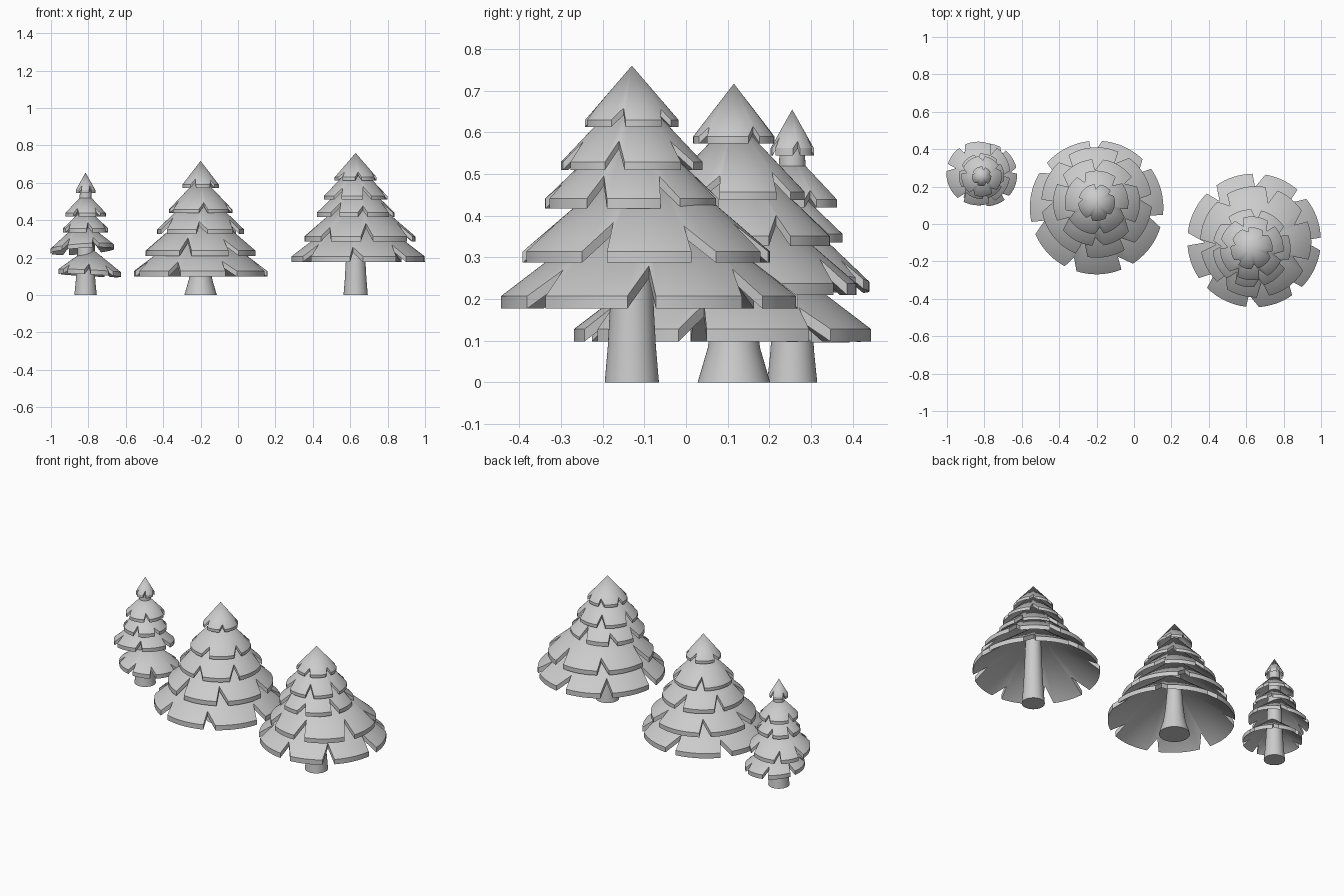
import bpy, bmesh, math, random

if "Cube" in bpy.data.objects:
    bpy.data.objects.remove(bpy.data.objects["Cube"])
random.seed(4)


def finish(bm, name, loc):
    bmesh.ops.recalc_face_normals(bm, faces=bm.faces)
    me = bpy.data.meshes.new(name)
    bm.to_mesh(me)
    bm.free()
    ob = bpy.data.objects.new(name, me)
    bpy.context.collection.objects.link(ob)
    ob.location = loc
    bpy.context.view_layer.objects.active = ob
    ob.select_set(True)
    bpy.ops.object.shade_smooth_by_angle(angle=math.radians(25))
    ob.select_set(False)


# Round trunk: narrows by the flare near the ground, then tapers evenly
def trunk(name, cx, cy, base, flare, height, n=48):
    bm = bmesh.new()
    rings = []
    for k in range(9):
        t = k / 8
        r = base * (1 - flare * (1 - math.exp(-8 * t)) - 0.4 * t)
        rings.append([bm.verts.new((r * math.cos(2 * math.pi * i / n),
                                    r * math.sin(2 * math.pi * i / n), t * height))
                      for i in range(n)])
    for a, b in zip(rings, rings[1:]):
        for i in range(n):
            j = (i + 1) % n
            bm.faces.new((a[i], a[j], b[j], b[i]))
    bm.faces.new(rings[0])
    bm.faces.new(rings[-1])
    finish(bm, name, (cx, cy, 0))


# Conical branch shell with V notches cut into its rim
def tier(name, cx, cy, z, r, slope, thick, start, count, half, tilt):
    jitter = 0.05 if r > 0.35 else 0.12
    cuts = [start + 360 * (k + random.uniform(-jitter, jitter) * (k > 0)) / count
            for k in range(count)]
    outline = []
    for a, nxt in zip(cuts, cuts[1:] + [cuts[0] + 360]):
        outline.append((a + random.uniform(-0.8, 0.8) * half,
                        r * (1 - random.uniform(0.18, 0.29))))
        arc = nxt - a - 2 * half
        steps = max(3, round(arc / 4))
        outline += [(a + half + arc * k / steps, r) for k in range(steps + 1)]
    bm = bmesh.new()

    def layer(base):
        vs = []
        for ang, rad in outline:
            x, y = rad * math.cos(math.radians(ang)), rad * math.sin(math.radians(ang))
            vs.append(bm.verts.new((x, y, base + slope * (r - rad) + tilt[0] * x + tilt[1] * y)))
        return vs, bm.verts.new((0, 0, base + slope * r))

    top, tip = layer(thick)
    low, under = layer(0)
    for i in range(len(top)):
        j = (i + 1) % len(top)
        bm.faces.new((top[i], top[j], tip))
        bm.faces.new((low[j], low[i], under))
        bm.faces.new((low[i], low[j], top[j], top[i]))
    finish(bm, name, (cx, cy, z))


# Tree: trunk plus five tiers that get steeper and thinner upwards;
# heights and radii run from the bottom tier up, shifts move the lowest tiers
def tree(name, cx, cy, height, base, flare, count, heights, radii, starts, shifts, tilts):
    trunk(name + "_trunk", cx, cy, base, flare, height - 0.06)
    for i, (z, r, start) in enumerate(zip(heights, radii, starts)):
        thick = 0.03 - 0.003 * i if r > 0.19 else 0.025 - 0.002 * i
        slope = 0.76 + 0.1 * i
        if i == 4:
            slope = (height - z - thick) / r
        dx, dy = shifts[i] if i < len(shifts) else (0, 0)
        tilt = tilts[i] if i < len(tilts) else (0, 0)
        tier(f"{name}_branches_{i + 1}", cx + dx, cy + dy, z, r, slope, thick,
             start, count - (i + 1) // 2, 5.5 + 0.9 * i, tilt)


tree("small_tree", -0.815, 0.255, 0.655, 0.06, 0.12, 7,
     (0.105, 0.235, 0.335, 0.42, 0.545), (0.168, 0.17, 0.121, 0.108, 0.052),
     (-94, -65, -80, -50, -60), [(0.022, 0.008), (-0.018, 0.015)],
     [(-0.05, -0.03), (0.07, -0.1)])
tree("middle_tree", -0.2, 0.115, 0.717, 0.087, 0.36, 7,
     (0.098, 0.21, 0.327, 0.438, 0.573), (0.357, 0.295, 0.232, 0.17, 0.098),
     (-113, -53, -148, -20, -50), [(0, -0.027)], [])
tree("tall_tree", 0.629, -0.13, 0.76, 0.065, 0.1, 8,
     (0.177, 0.287, 0.417, 0.51, 0.613), (0.357, 0.297, 0.208, 0.17, 0.112),
     (-3, -25, -24, 52, -17), [(0.013, 0.042), (0.022, 0.035)], [])
